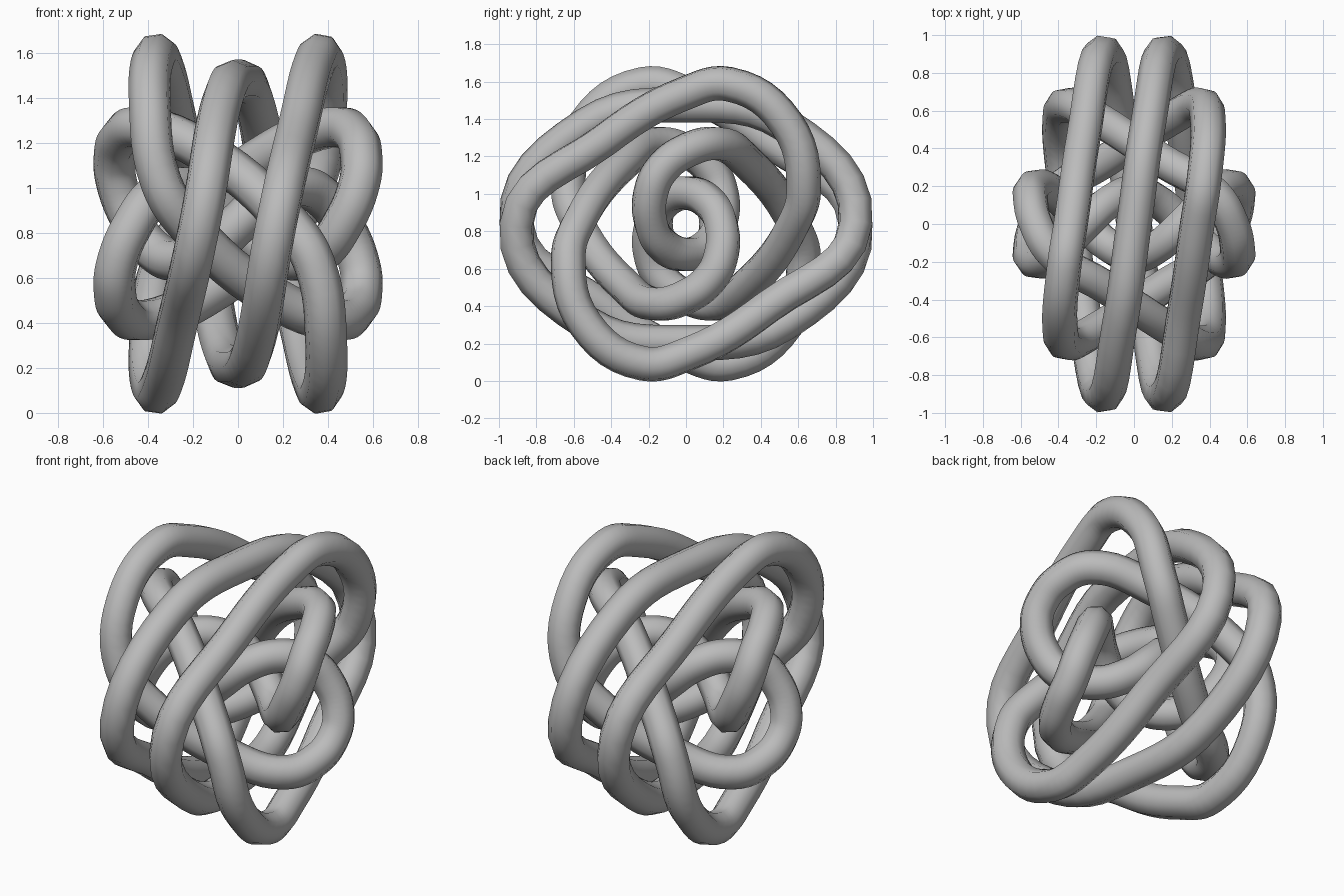
import bpy
from math import sin, cos, radians
from mathutils import Vector

cube = bpy.data.objects.get("Cube")
if cube:
    bpy.data.objects.remove(cube, do_unlink=True)

CENTRE = Vector((0, 0, .84))

# One quarter of the knot: angle about the x axis, radius from it, x offset
QUARTER = [
    (0, .635, 0), (45, .75, .075), (90, .906, .17), (135, .625, .27),
    (180, .70, .335), (197, .781, .37), (225, .76, .392), (254, .655, .34),
    (270, .575, .225), (315, .465, -.16), (340, .457, -.43), (360, .39, -.52),
    (382, .325, -.547), (405, .26, -.54), (450, .187, -.465), (495, .168, -.375),
    (540, .165, -.26), (585, .165, -.13), (630, .165, 0)]
quarter = [Vector((x, r * sin(radians(a)), r * cos(radians(a)))) for a, r, x in QUARTER]

# Half turns about y and then x close the loop
half = quarter + [Vector((-p.x, p.y, -p.z)) for p in quarter[-2:0:-1]]
path = half + [Vector((p.x, -p.y, -p.z)) for p in half]

# Eight-sided tube swept along the closed path
curve = bpy.data.curves.new("knot_path", 'CURVE')
curve.dimensions = '3D'
curve.resolution_u = 6
curve.bevel_depth = .094
curve.bevel_resolution = 2
spline = curve.splines.new('BEZIER')
spline.bezier_points.add(len(path) - 1)
spline.use_cyclic_u = True
for bp, p in zip(spline.bezier_points, path):
    bp.co = p + CENTRE
    bp.handle_left_type = bp.handle_right_type = 'AUTO'

knot = bpy.data.objects.new("knotted_tube", curve)
bpy.context.collection.objects.link(knot)
bpy.ops.object.select_all(action='DESELECT')
knot.select_set(True)
bpy.context.view_layer.objects.active = knot
bpy.ops.object.convert(target='MESH')
knot = bpy.context.object
knot.name = "knotted_tube"

# Plain grey material
grey = bpy.data.materials.new("grey")
grey.use_nodes = True
grey.diffuse_color = (.5, .5, .5, 1)
grey.node_tree.nodes["Principled BSDF"].inputs["Base Color"].default_value = (.5, .5, .5, 1)
knot.data.materials.clear()
knot.data.materials.append(grey)
bpy.ops.object.shade_smooth_by_angle(angle=radians(60))
